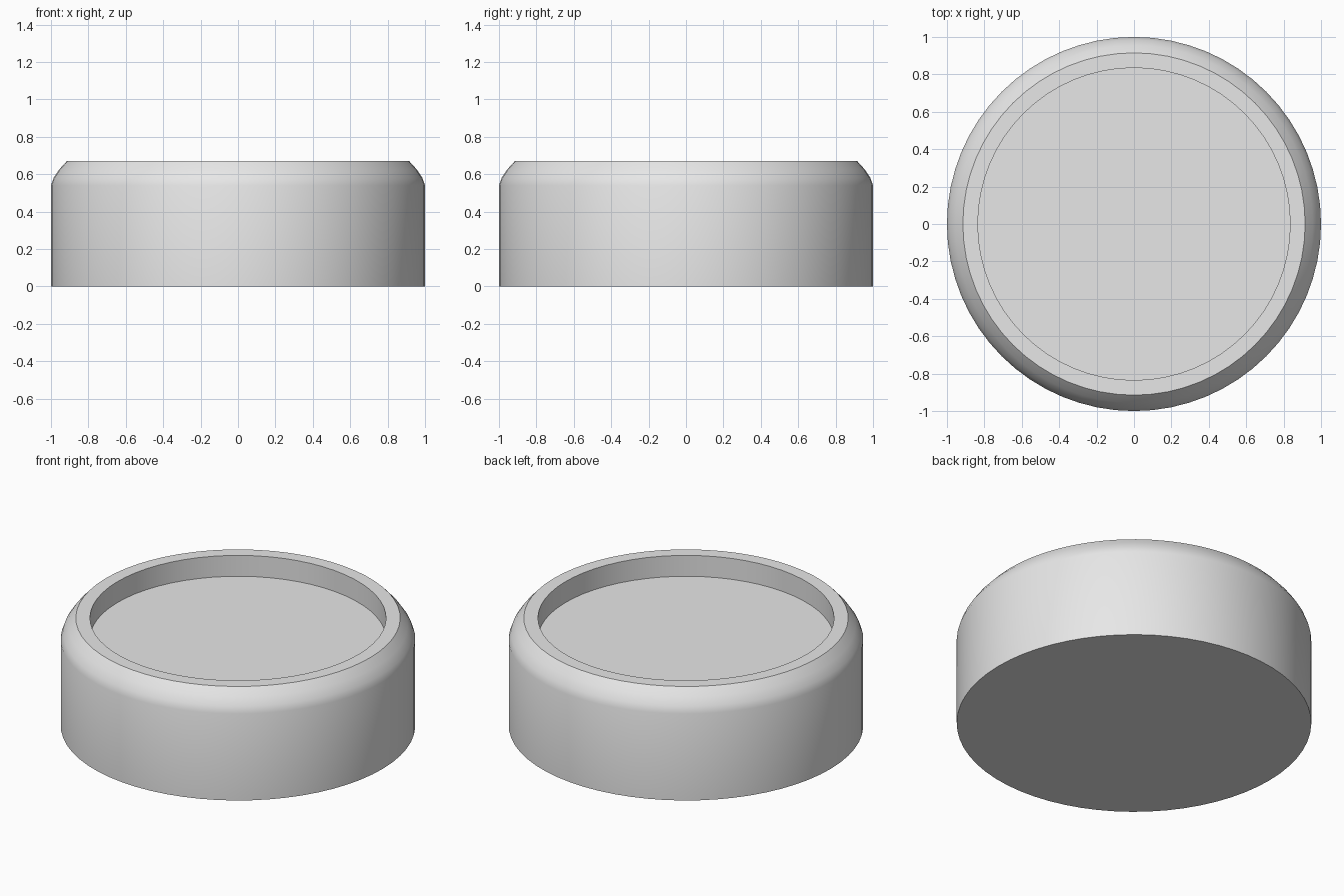
import bpy
import bmesh
import math

cube = bpy.data.objects.get("Cube")
if cube:
    bpy.data.objects.remove(cube, do_unlink=True)

SEGMENTS = 64
FLOOR_Z = 0.54
TOP_Z = 0.67

grey = bpy.data.materials.new("plain_grey")
grey.use_nodes = True
grey.diffuse_color = (0.8, 0.8, 0.8, 1)
grey.node_tree.nodes["Principled BSDF"].inputs["Base Color"].default_value = grey.diffuse_color


def lathe(name, profile):
    """Spin a (radius, height) profile around the z axis."""
    bm = bmesh.new()
    verts = [bm.verts.new((r, 0, z)) for r, z in profile]
    edges = [bm.edges.new(pair) for pair in zip(verts, verts[1:])]
    bmesh.ops.spin(bm, geom=verts + edges, cent=(0, 0, 0), axis=(0, 0, 1),
                   angle=math.tau, steps=SEGMENTS, use_merge=True)
    bmesh.ops.remove_doubles(bm, verts=bm.verts, dist=0.0001)
    bmesh.ops.recalc_face_normals(bm, faces=bm.faces)
    mesh = bpy.data.meshes.new(name)
    bm.to_mesh(mesh)
    bm.free()
    mesh.materials.append(grey)
    obj = bpy.data.objects.new(name, mesh)
    bpy.context.collection.objects.link(obj)
    bpy.ops.object.select_all(action='DESELECT')
    obj.select_set(True)
    bpy.context.view_layer.objects.active = obj
    bpy.ops.object.shade_smooth_by_angle(angle=math.radians(30))
    return obj


# One solid: base, straight wall, rounded shoulder, flat rim and sunken floor
lathe("round_dish", [
    (0, 0), (1, 0), (1, FLOOR_Z),
    (0.986, 0.58), (0.956, 0.625), (0.915, TOP_Z),
    (0.835, TOP_Z), (0.835, FLOOR_Z), (0, FLOOR_Z),
])
